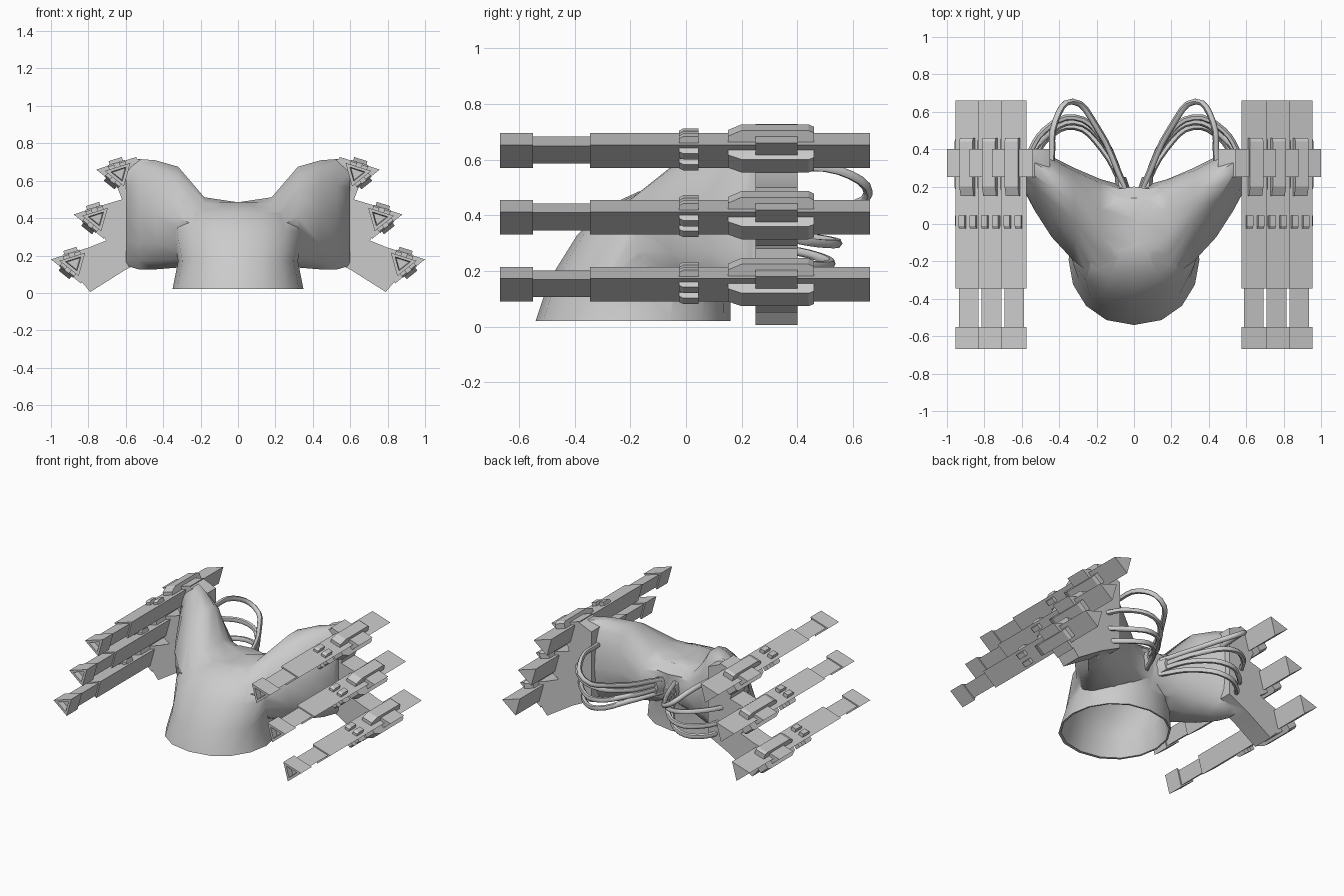
import bpy
import bmesh
from math import cos, sin, pi, radians
from mathutils import Vector

cube = bpy.data.objects.get("Cube")
if cube:
    bpy.data.objects.remove(cube)

grey = bpy.data.materials.new("plain grey")
grey.use_nodes = True
grey.diffuse_color = (0.6, 0.6, 0.6, 1)
grey.node_tree.nodes["Principled BSDF"].inputs["Base Color"].default_value = grey.diffuse_color


def select(ob):
    bpy.ops.object.select_all(action='DESELECT')
    ob.select_set(True)
    bpy.context.view_layer.objects.active = ob


def smooth(ob, angle):
    select(ob)
    bpy.ops.object.shade_smooth_by_angle(angle=radians(angle))


def loft(name, rings, mirror=False):
    """Skin a list of equal-length rings and cap both ends."""
    bm = bmesh.new()
    rows = [[bm.verts.new(p) for p in ring] for ring in rings]
    n = len(rows[0])
    for a, b in zip(rows, rows[1:]):
        for i in range(n):
            j = (i + 1) % n
            bm.faces.new((a[i], a[j], b[j], b[i]))
    bm.faces.new(rows[0])
    bm.faces.new(rows[-1])
    bmesh.ops.recalc_face_normals(bm, faces=bm.faces)
    me = bpy.data.meshes.new(name)
    bm.to_mesh(me)
    bm.free()
    me.materials.append(grey)
    ob = bpy.data.objects.new(name, me)
    bpy.context.collection.objects.link(ob)
    if mirror:
        ob.modifiers.new("mirror", 'MIRROR')
    return ob


def boolean(ob, other, operation):
    mod = ob.modifiers.new("join", 'BOOLEAN')
    mod.operation = operation
    mod.solver = 'EXACT'
    mod.object = other
    select(ob)
    bpy.ops.object.modifier_apply(modifier=mod.name)
    bpy.data.objects.remove(other)


def power(v, e):
    return abs(v) ** e * (1 if v >= 0 else -1)


def torso_ring(z, half, front, back, n=16):
    return [Vector((half * power(cos(2 * pi * i / n), 0.9),
                    (front + back) / 2 + (back - front) / 2 * sin(2 * pi * i / n), z))
            for i in range(n)]


def wing_ring(x, front, back, low, high, lean, n=14):
    ring = []
    for i in range(n):
        c, s = power(cos(2 * pi * i / n), 0.8), power(sin(2 * pi * i / n), 0.8)
        y = (front + back) / 2 + (back - front) / 2 * c
        y += lean * max(s, 0) * (1 - c) / 2
        ring.append(Vector((x, y, (low + high) / 2 + (high - low) / 2 * s)))
    return ring


# Torso, open at the neck below
levels = [(0.02, 0.35, -0.54, 0.16), (0.17, 0.32, -0.49, 0.16), (0.33, 0.35, -0.39, 0.19),
          (0.43, 0.31, -0.29, 0.2), (0.485, 0.18, -0.17, 0.14)]
body = loft("body_shell", [torso_ring(*l) for l in levels])

# Swept shoulders
sections = [(0.001, -0.33, 0.19, 0.17, 0.488, 0.05), (0.18, -0.3, 0.24, 0.15, 0.515, 0.08),
            (0.32, -0.2, 0.3, 0.13, 0.68, 0.2), (0.44, -0.07, 0.36, 0.12, 0.715, 0.18),
            (0.53, 0.07, 0.4, 0.12, 0.722, 0.12), (0.6, 0.2, 0.4, 0.14, 0.69, 0.03)]
left = [wing_ring(*s) for s in sections]
right = [[Vector((-p.x, p.y, p.z)) for p in r] for r in reversed(left)]
boolean(body, loft("shoulders", right + left), 'UNION')

# Three-fingered brackets at the shoulder ends
outline = [(0.45, 0.2), (0.45, 0.68), (0.55, 0.722), (0.63, 0.7), (0.66, 0.6), (0.62, 0.5),
           (0.72, 0.47), (0.76, 0.37), (0.705, 0.28), (0.83, 0.23), (0.87, 0.1), (0.79, 0.005),
           (0.6, 0.125)]
for side in (-1, 1):
    rings = [[Vector((side * x, y, z)) for x, z in outline] for y in (0.25, 0.4)]
    boolean(body, loft("bracket", rings), 'UNION')

# Hollow under the torso
hollow = [(-0.01, 0.345, -0.53, 0.15)] + [(z - 0.01, h - 0.015, f + 0.02, b - 0.02)
                                           for z, h, f, b in levels[1:]]
boolean(body, loft("hollow", [torso_ring(*l) for l in hollow]), 'DIFFERENCE')
smooth(body, 42)

# Triangular guns
TRI = [Vector((0.575, 0, 0.695)), Vector((0.712, 0, 0.652)), Vector((0.61, 0, 0.57))]
MID = sum(TRI, Vector()) / 3
STEP = Vector((0.121, 0, -0.24))


def tri_ring(y, scale, shift):
    return [MID + (p - MID) * scale + shift + Vector((0, y, 0)) for p in TRI]


def face_block(name, a, b, profile, offset, half, shift):
    """Extrude a (y, height) profile across the gun face between corners a and b."""
    along = (b - a).normalized()
    middle = (a + b) / 2
    up = (middle - MID - along * (middle - MID).dot(along)).normalized()
    rings = []
    for t in (offset - half, offset + half):
        rings.append([middle + shift + along * t + up * h + Vector((0, y, 0))
                      for y, h in profile])
    return loft(name, rings, True)


barrel = [(-0.63, 0.5), (-0.668, 0.6), (-0.668, 1), (-0.55, 1), (-0.55, 0.77),
          (-0.345, 0.77), (-0.345, 1), (0.66, 1)]
clamp = [(0.15, 0), (0.15, 0.022), (0.2, 0.044), (0.44, 0.044), (0.46, 0.034), (0.46, 0)]
clip = [(-0.025, 0), (-0.025, 0.016), (-0.01, 0.025), (0.045, 0.025), (0.045, 0)]

for level, tag in enumerate(("upper", "middle", "lower")):
    shift = STEP * level
    loft(tag + "_gun", [tri_ring(y, s, shift) for y, s in barrel], True)
    loft(tag + "_collar", [tri_ring(y, 1.58, shift) for y in (0.25, 0.4)], True)
    for face, a, b in (("top", TRI[0], TRI[1]), ("outer", TRI[1], TRI[2])):
        face_block(tag + "_" + face + "_clamp", a, b, clamp, 0, 0.037, shift)
        for offset in (-0.031, 0.031):
            face_block(tag + "_" + face + "_clip", a, b, clip, offset, 0.017, shift)

# Cables looping from the spine to the back of the shoulders
routes = [
    [(0.05, 0.2, 0.38), (0.2, 0.52, 0.42), (0.33, 0.655, 0.48), (0.42, 0.55, 0.56), (0.44, 0.34, 0.57)],
    [(0.06, 0.2, 0.35), (0.17, 0.46, 0.37), (0.32, 0.57, 0.4), (0.48, 0.5, 0.42), (0.57, 0.36, 0.42)],
    [(0.05, 0.19, 0.32), (0.16, 0.43, 0.32), (0.32, 0.545, 0.3), (0.47, 0.47, 0.3), (0.56, 0.36, 0.32)],
    [(0.05, 0.18, 0.29), (0.17, 0.4, 0.27), (0.32, 0.52, 0.23), (0.46, 0.46, 0.22), (0.54, 0.34, 0.24)],
]
for route in routes:
    for side, tag in ((1, "left"), (-1, "right")):
        curve = bpy.data.curves.new(tag + "_cable", 'CURVE')
        curve.dimensions = '3D'
        curve.bevel_depth = 0.017
        curve.bevel_resolution = 1
        curve.resolution_u = 4
        spline = curve.splines.new('BEZIER')
        spline.bezier_points.add(len(route) - 1)
        for point, (x, y, z) in zip(spline.bezier_points, route):
            point.co = (side * x, y, z)
            point.handle_left_type = point.handle_right_type = 'AUTO'
        curve.materials.append(grey)
        cable = bpy.data.objects.new(tag + "_cable", curve)
        bpy.context.collection.objects.link(cable)
        select(cable)
        bpy.ops.object.convert(target='MESH')
        smooth(cable, 60)

# Sockets where the cables leave the spine
socket = [[Vector((0.05 + r * cos(i * pi / 3) + (y - 0.14) * 0.2, y, 0.34 + 1.6 * r * sin(i * pi / 3)))
           for i in range(6)] for y, r in ((0.14, 0.045), (0.25, 0.03))]
smooth(loft("cable_socket", socket, True), 40)
